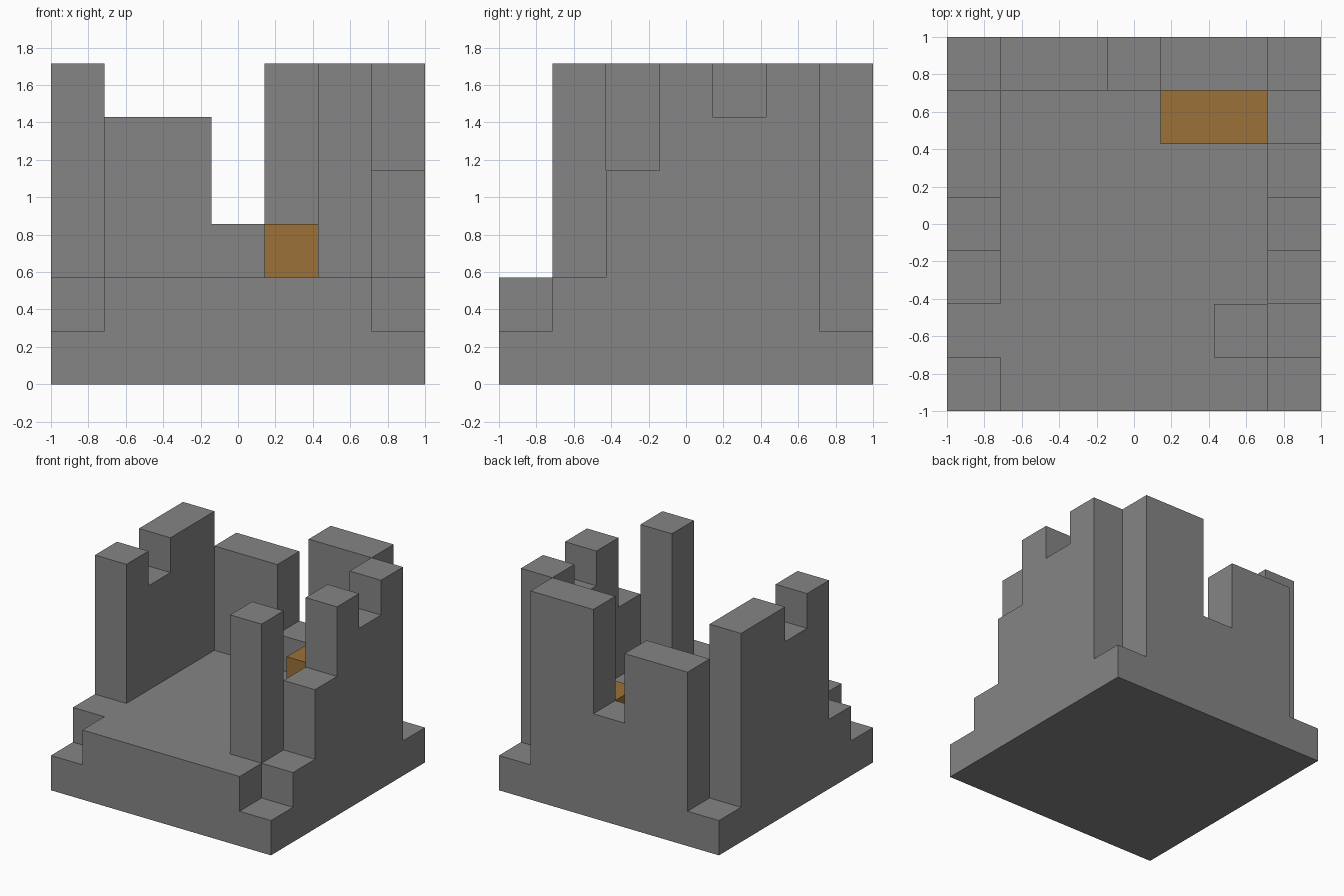
import bpy
import bmesh
from mathutils import Vector

cube = bpy.data.objects.get("Cube")
if cube:
    bpy.data.objects.remove(cube)

N = 7              # blocks along each side
U = 2 / N          # size of one block


def material(name, rgb):
    m = bpy.data.materials.new(name)
    m.use_nodes = True
    m.diffuse_color = (*rgb, 1)
    m.node_tree.nodes["Principled BSDF"].inputs["Base Color"].default_value = (*rgb, 1)
    return m


stone = material("grey stone", (0.235, 0.235, 0.235))
wood = material("orange brown wood", (0.33, 0.165, 0.038))


def extrude_profile(name, points, offset, mat):
    """Solid from a planar outline pushed along an offset (block units)."""
    bm = bmesh.new()
    to_world = lambda p: Vector((p[0] * U - 1, p[1] * U - 1, p[2] * U))
    face = bm.faces.new([bm.verts.new(to_world(p)) for p in points])
    cap = bmesh.ops.extrude_face_region(bm, geom=[face], use_keep_orig=True)["geom"]
    moved = [g for g in cap if isinstance(g, bmesh.types.BMVert)]
    bmesh.ops.translate(bm, verts=moved, vec=Vector(offset) * U)
    bmesh.ops.recalc_face_normals(bm, faces=bm.faces)
    mesh = bpy.data.meshes.new(name)
    bm.to_mesh(mesh)
    bm.free()
    mesh.materials.append(mat)
    obj = bpy.data.objects.new(name, mesh)
    bpy.context.collection.objects.link(obj)
    return obj


def block(name, low, high, mat=stone):
    (x0, y0, z0), (x1, y1, z1) = low, high
    outline = [(x0, y0, z0), (x1, y0, z0), (x1, y1, z0), (x0, y1, z0)]
    return extrude_profile(name, outline, (0, 0, z1 - z0), mat)


def stepped_outline(heights):
    """Side outline of a ruined wall: one column height per block."""
    pts = [(1, 1)]
    for i, h in enumerate(heights, start=1):
        for p in ((i, h), (i + 1, h)):
            if len(pts) > 2 and pts[-1][1] == h and pts[-2][1] == h:
                pts.pop()
            if p != pts[-1]:
                pts.append(p)
    return pts + [(len(heights) + 1, 1)]


# Foundation and raised floor
block("foundation", (0, 0, 0), (N, N, 1))
block("floor", (1, 0, 1), (N - 1, N - 1, 2))

# Ruined walls, listed front to back or right to left of the model
for name, x, heights in (("right_wall", 0, (2, 6, 5, 6, 6)),
                         ("left_wall", N - 1, (2, 4, 6, 5, 6))):
    extrude_profile(name, [(x, y, z) for y, z in stepped_outline(heights)], (1, 0, 0), stone)
extrude_profile("back_wall", [(x, N - 1, z) for x, z in stepped_outline((5, 5, 3, 6, 6))],
                (0, 1, 0), stone)

# Free-standing pillar and wooden chest
block("pillar", (5, 1, 2), (6, 2, 6))
block("chest", (4, 5, 2), (6, 6, 3), wood)
